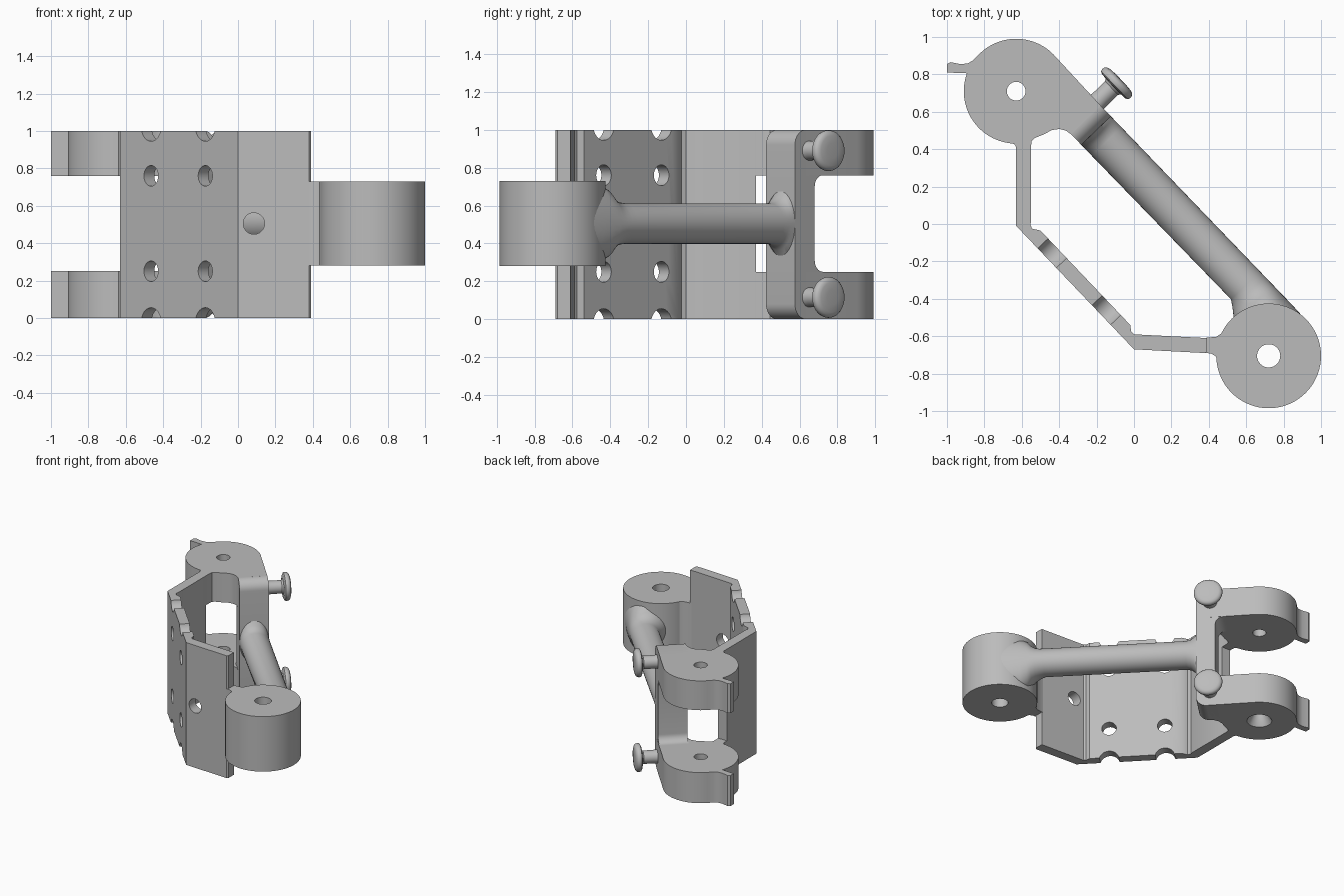
import bpy, bmesh
from math import sin, cos, pi, radians
from mathutils import Matrix, Vector

if "Cube" in bpy.data.objects:
    bpy.data.objects.remove(bpy.data.objects["Cube"])

grey = bpy.data.materials.new("plain grey")
grey.use_nodes = True
tone = (0.5, 0.5, 0.5, 1)
grey.diffuse_color = tone
grey.node_tree.nodes["Principled BSDF"].inputs["Base Color"].default_value = tone

# Diagonal frame: U runs along the strut, V points away across it
U, V, Z = Vector((0.693, -0.721, 0)), Vector((0.721, 0.693, 0)), Vector((0, 0, 1))


def arc(cx, cy, r, a0, a1, n=24):
    angles = [radians(a0 + (a1 - a0) * i / n) for i in range(n + 1)]
    return [(cx + r * cos(a), cy + r * sin(a)) for a in angles]


def finish(bm, name):
    bmesh.ops.recalc_face_normals(bm, faces=bm.faces)
    mesh = bpy.data.meshes.new(name)
    bm.to_mesh(mesh)
    bm.free()
    mesh.materials.append(grey)
    ob = bpy.data.objects.new(name, mesh)
    bpy.context.collection.objects.link(ob)
    return ob


def loft(bm, rings):
    loops = [[bm.verts.new(p) for p in ring] for ring in rings]
    n = len(loops[0])
    for a, b in zip(loops, loops[1:]):
        for i in range(n):
            j = (i + 1) % n
            bm.faces.new((a[i], a[j], b[j], b[i]))
    bm.faces.new(loops[0])
    bm.faces.new(loops[-1])


def prism(name, points, lo, hi, axes=None):
    x, y, z = axes or (Vector((1, 0, 0)), Vector((0, 1, 0)), Z)
    bm = bmesh.new()
    loft(bm, [[x * a + y * b + z * h for a, b in points] for h in (lo, hi)])
    return finish(bm, name)


def add_lathe(bm, profile, origin, axis, n=48):
    q = Z.rotation_difference(axis).to_matrix()
    origin = Vector(origin)
    loft(bm, [[origin + q @ Vector((r * cos(2 * pi * i / n), r * sin(2 * pi * i / n), h))
               for i in range(n)] for r, h in profile])


def cut(ob, lathes):
    bm = bmesh.new()
    for profile, origin, axis in lathes:
        add_lathe(bm, profile, origin, axis)
    cutter = finish(bm, "hole_cutter")
    cutter.hide_render = True
    mod = ob.modifiers.new("holes", 'BOOLEAN')
    mod.operation, mod.solver, mod.object = 'DIFFERENCE', 'EXACT', cutter
    bpy.context.view_layer.objects.active = ob
    bpy.ops.object.modifier_apply(modifier=mod.name)
    bpy.data.objects.remove(cutter)


parts = []

# Folded wall plate with bolt holes and edge notches
wall = prism("wall_plate", [
    (-.63, .37), (-.63, -.01), (0, -.67), (.38, -.69), (.39, -.68), (.39, -.61),
    (0, -.59), (-.015, -.575), (-.02, -.54), (-.5, -.035), (-.545, -.025),
    (-.555, 0), (-.55, .01), (-.55, .37)], 0, 1)
holes = [([(.057, -.1), (.057, .2)], (.085, -.7, .505), Vector((0, 1, 0)))]
for x in (-.465, -.175):
    y = -.01 - (x + .63) * 1.048
    for z, r in ((-.02, .075), (.25, .055), (.76, .055), (1.02, .075)):
        holes.append(([(r, -.1), (r, .15)], (x, y, z), V))
cut(wall, holes)
parts.append(wall)

# Upper and lower knuckles, each with a side tab and a pin hole
knuckle = ([(-1, .81), (-1, .855), (-.98, .865), (-.93, .855), (-.89, .858), (-.86, .875)]
           + arc(-.63, .71, .28, 136, 44)
           + [(-.178, .633), (-.337, .48), (-.365, .5), (-.4, .508), (-.44, .502),
              (-.48, .48), (-.53, .46), (-.547, .445), (-.55, .42), (-.55, .365),
              (-.63, .365), (-.63, .41), (-.64, .428)]
           + arc(-.63, .71, .28, 260, 160))
for name, lo, hi, profile in (
        ("lower_knuckle", 0, .25, [(.1, -.01), (.05, .07), (.05, .3)]),
        ("upper_knuckle", .76, 1, [(.05, .7), (.05, 1.1)])):
    ob = prism(name, knuckle, lo, hi)
    cut(ob, [(profile, (-.63, .71, 0), Z)])
    parts.append(ob)

# Upright column joining the knuckles, rounded outside and filleted inside
face, back, r, f = -.5, -.645, .08, .06
column = ([(-.72, 0)] + arc(face - r, r, r, -90, 0, 8) + arc(face - r, 1 - r, r, 0, 90, 8)
          + [(-.72, 1), (-.72, .76)] + arc(back - f, .76 - f, f, 90, 0, 8)
          + arc(back - f, .25 + f, f, 0, -90, 8) + [(-.72, .25)])
parts.append(prism("column", column, .09, .31, (U, Z, V)))

# Round strut with flared ends: position, near side, far side, half height
bm = bmesh.new()
rings = []
for u, near, far, half in (
        (-.56, .09, .31, .19), (-.5, .09, .31, .17), (-.48, .09, .31, .14),
        (-.455, .09, .31, .118), (-.42, .09, .31, .107), (.65, .095, .31, .107),
        (.69, .068, .31, .113), (.72, .045, .31, .125), (.75, .02, .31, .15),
        (.78, .02, .31, .19), (.83, .04, .31, .21), (.9, .1, .31, .2), (1, .2, .307, .18)):
    mid, wide = (near + far) / 2, (far - near) / 2
    rings.append([U * u + V * (mid + wide * cos(a)) + Z * (.505 + half * sin(a))
                  for a in [2 * pi * i / 40 for i in range(40)]])
loft(bm, rings)
parts.append(finish(bm, "strut"))

# Hinge barrel and the neck that ties it to the wall
bm = bmesh.new()
add_lathe(bm, [(.28, .28), (.28, .73)], (.72, -.705, 0), Z, 72)
barrel = finish(bm, "hinge_barrel")
cut(barrel, [([(.062, 0), (.062, 1)], (.72, -.705, 0), Z)])
parts.append(barrel)
parts.append(prism("barrel_neck", [
    (.37, -.689), (.41, -.692), (.435, -.705), (.447, -.73), (.45, -.76), (.6, -.71),
    (.53, -.5), (.5, -.54), (.475, -.58), (.44, -.603), (.37, -.61)], .28, .73))

# Mushroom-headed buttons on the column
button = [(.06, -.03), (.052, .02), (.05, .05), (.05, .125), (.06, .138), (.09, .14),
          (.104, .147), (.108, .16), (.106, .173), (.097, .184), (.08, .19), (.04, .193)]
for name, z in (("lower_button", .115), ("upper_button", .89)):
    bm = bmesh.new()
    add_lathe(bm, button, (-.21, .64, z), V)
    parts.append(finish(bm, name))

# Smooth shading with crisp edges
bpy.ops.object.select_all(action='DESELECT')
for ob in parts:
    ob.select_set(True)
bpy.context.view_layer.objects.active = parts[0]
bpy.ops.object.shade_smooth_by_angle(angle=radians(35))
